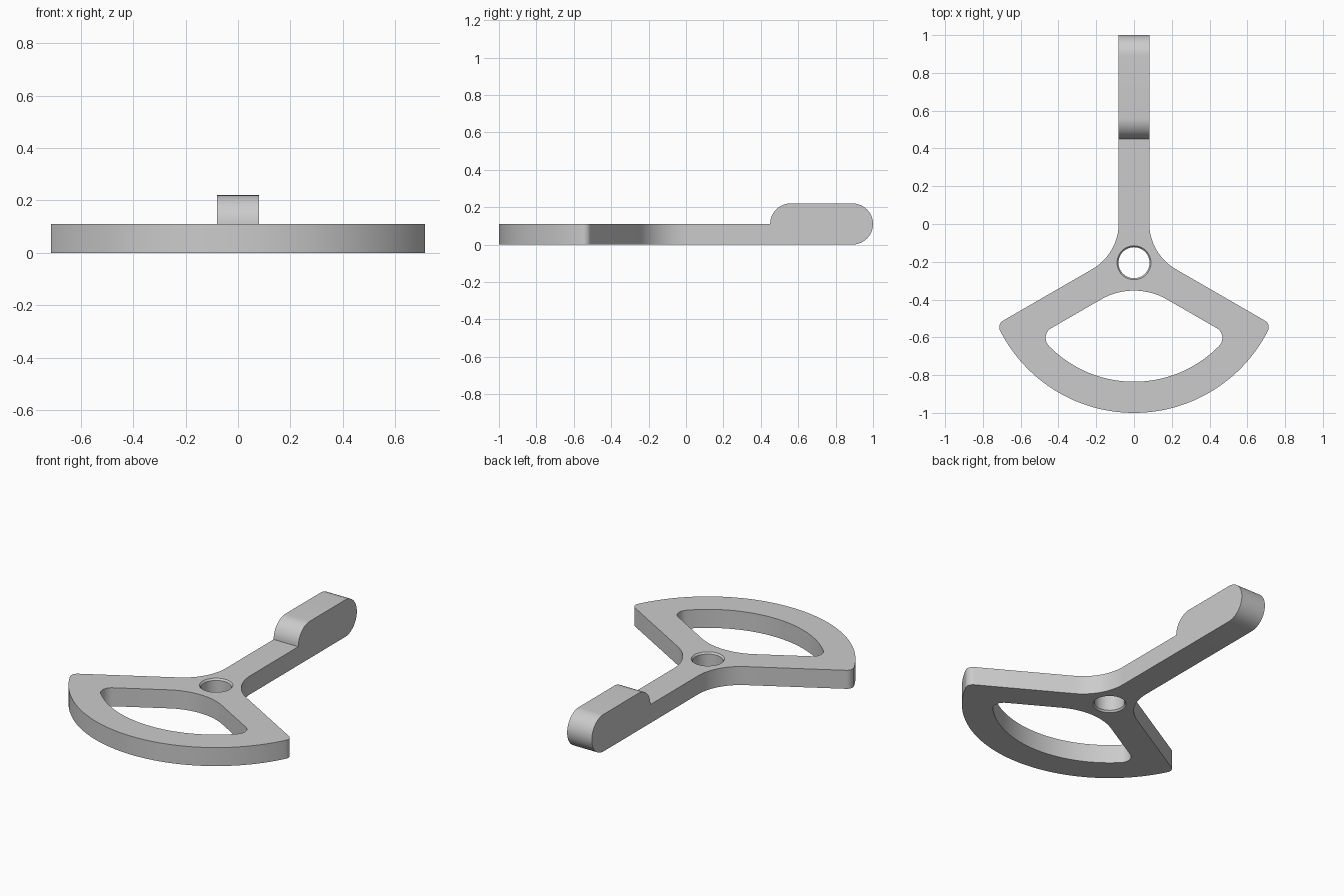
import bpy
import bmesh
from math import cos, sin, pi, radians, sqrt, atan2

cube = bpy.data.objects.get("Cube")
if cube:
    bpy.data.objects.remove(cube, do_unlink=True)

HUB_Y = -0.205      # pivot centre, also centre of the rim arcs
HALF = 0.081        # half width of every bar
THICK = 0.11        # plate thickness
GRIP_Y = 0.45       # where the raised grip starts
SLOPE = radians(-30)


def arc(cx, cy, r, a0, a1, steps):
    return [(cx + r * cos(a0 + (a1 - a0) * i / steps),
             cy + r * sin(a0 + (a1 - a0) * i / steps)) for i in range(steps + 1)]


def mirrored(half):
    """Close a right-hand half outline with its mirror image."""
    left = [(-x, y) for x, y in reversed(half) if x > 1e-5]
    return half + left


def rim_corner(radius, offset, fillet):
    """Rounded corner where a spoke edge meets a rim arc, then the arc to x = 0."""
    along = sqrt((radius - fillet) ** 2 - offset ** 2)
    cx = along * cos(SLOPE) - offset * sin(SLOPE)
    cy = along * sin(SLOPE) + offset * cos(SLOPE)
    end = atan2(cy, cx)
    corner = arc(cx, HUB_Y + cy, fillet, SLOPE + pi / 2, end, 10)
    return corner + arc(0, HUB_Y, radius, end, -pi / 2, 32)[1:]


# Outer outline: handle bar, neck fillet, spoke, rounded tip, rim
neck_r = 0.28
meet_y = HUB_Y + HALF / cos(SLOPE) + HALF * sin(SLOPE) / cos(SLOPE)
neck_y = meet_y + neck_r / sqrt(3)
outer = mirrored([(HALF, GRIP_Y)]
                 + arc(HALF + neck_r, neck_y, neck_r, pi, pi * 4 / 3, 16)
                 + rim_corner(0.795, HALF - 0.04, 0.04))

# Window outline: rounded top, spoke edge, rounded corner, rim
top_r = 0.35
top_cy = HUB_Y - (HALF + top_r) / cos(SLOPE)
window = mirrored(arc(0, top_cy, top_r, pi / 2, pi / 3, 10)
                  + rim_corner(0.63, -HALF - 0.06, 0.06))


def circle(r):
    return arc(0, HUB_Y, r, 0, 2 * pi, 48)[:-1]


bm = bmesh.new()


def loop(points, z):
    return [bm.verts.new((x, y, z)) for x, y in points]


def bridge(a, b, skip=None):
    for i in range(len(a)):
        if i != skip:
            j = (i + 1) % len(a)
            bm.faces.new((a[i], a[j], b[j], b[i]))


def cap(loops):
    edges = [bm.edges.new((l[i - 1], l[i])) for l in loops for i in range(len(l))]
    bmesh.ops.triangle_fill(bm, edges=edges, use_beauty=True)


# Plate with window and chamfered pivot hole
lower = [loop(p, 0) for p in (outer, window, circle(0.09))]
upper = [loop(p, THICK) for p in (outer, window, circle(0.09))]
cap(lower)
cap(upper)
bridge(lower[0], upper[0], skip=len(outer) - 1)   # open where the grip joins
bridge(lower[1], upper[1])
bore = [loop(circle(0.082), z) for z in (0.01, THICK - 0.01)]
bridge(lower[2], bore[0])
bridge(bore[0], bore[1])
bridge(bore[1], upper[2])

# Raised grip with a rounded end, extruded across the bar
r = 0.11
profile = ([(GRIP_Y, 0)]
           + arc(GRIP_Y + r, THICK, r, pi, pi / 2, 16)
           + arc(1 - r, r, r, pi / 2, -pi / 2, 32))
sides = [[bm.verts.new((x, y, z)) for y, z in profile] for x in (-HALF, HALF)]
bridge(sides[0], sides[1], skip=0)                # open where the plate joins
for side in sides:
    bm.faces.new(side)

bmesh.ops.remove_doubles(bm, verts=bm.verts, dist=1e-4)
bmesh.ops.recalc_face_normals(bm, faces=bm.faces)

mesh = bpy.data.meshes.new("lever_plate_with_grip")
bm.to_mesh(mesh)
bm.free()
lever = bpy.data.objects.new("lever_plate_with_grip", mesh)
bpy.context.collection.objects.link(lever)

# Plain grey finish
grey = bpy.data.materials.new("light_grey")
grey.use_nodes = True
colour = (0.6, 0.6, 0.6, 1)
grey.diffuse_color = colour
grey.node_tree.nodes["Principled BSDF"].inputs["Base Color"].default_value = colour
mesh.materials.append(grey)

bpy.ops.object.select_all(action="DESELECT")
lever.select_set(True)
bpy.context.view_layer.objects.active = lever
bpy.ops.object.shade_smooth_by_angle(angle=radians(30))
